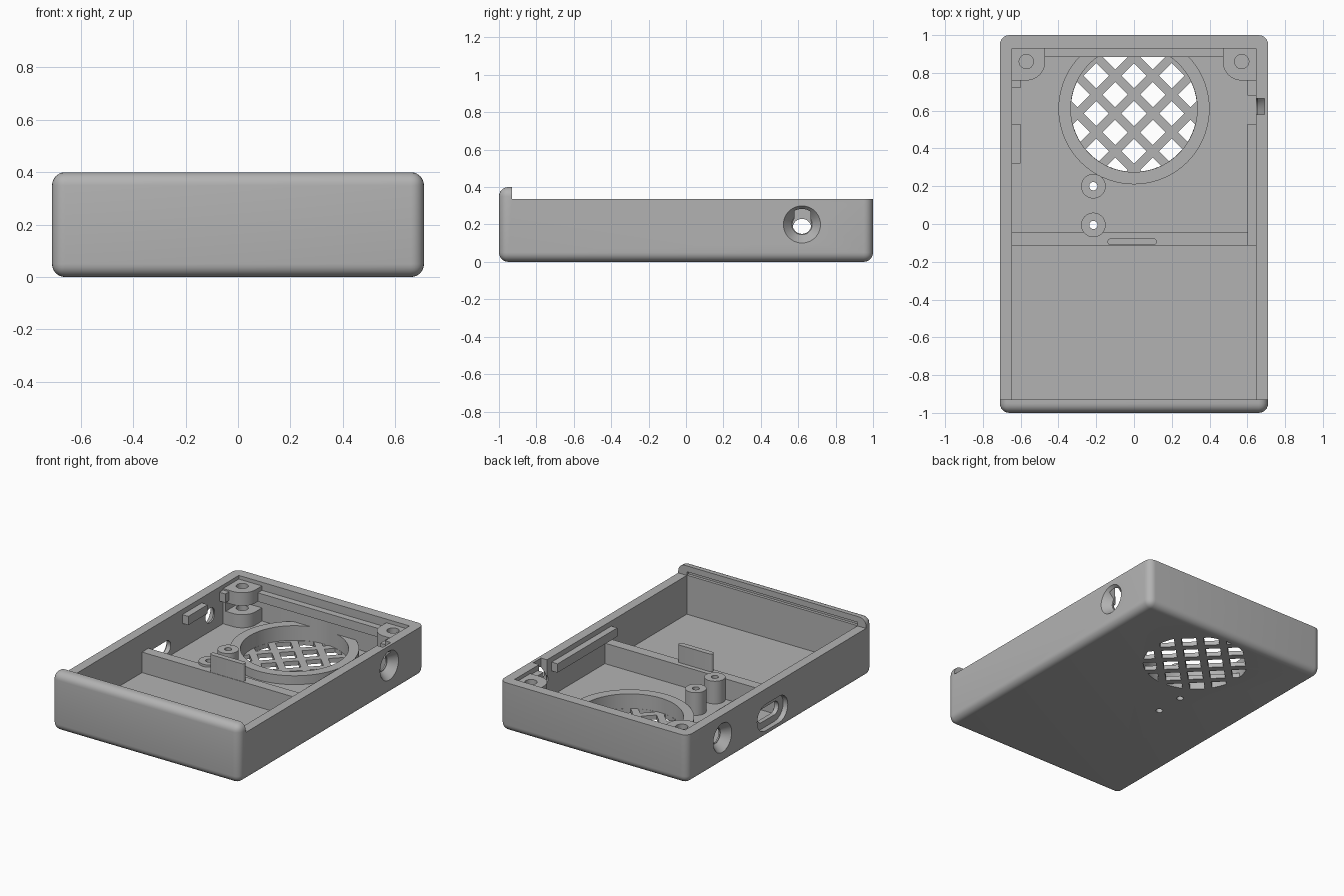
import bpy, bmesh
from math import sin, cos, pi

if "Cube" in bpy.data.objects:
    bpy.data.objects.remove(bpy.data.objects["Cube"], do_unlink=True)

grey = bpy.data.materials.new("matte grey plastic")
grey.use_nodes = True
COLOUR = (0.45, 0.45, 0.45, 1)
grey.diffuse_color = COLOUR
grey.node_tree.nodes["Principled BSDF"].inputs["Base Color"].default_value = COLOUR

HX, HY = 0.71, 1.0            # outer half sizes
IX, IY = 0.645, 0.93          # inner half sizes
FLOOR, RIM, LIP = 0.07, 0.335, 0.40
FAN_Y, FAN_R = 0.61, 0.335


def finish(name, bm):
    bmesh.ops.recalc_face_normals(bm, faces=bm.faces)
    mesh = bpy.data.meshes.new(name)
    bm.to_mesh(mesh)
    bm.free()
    mesh.materials.append(grey)
    ob = bpy.data.objects.new(name, mesh)
    bpy.context.collection.objects.link(ob)
    return ob


def add_prism(bm, pts, a, b, axis="Z", centre=(0, 0), taper=1):
    """Extrude a 2D profile from a to b; taper scales the far end."""
    rings = []
    for w, s in ((a, 1), (b, taper)):
        ring = []
        for u, v in pts:
            u, v = centre[0] + u * s, centre[1] + v * s
            ring.append(bm.verts.new((u, v, w) if axis == "Z" else (w, u, v)))
        rings.append(ring)
    lo, hi = rings
    bm.faces.new(lo)
    bm.faces.new(hi)
    for i in range(len(pts)):
        j = (i + 1) % len(pts)
        bm.faces.new((lo[i], lo[j], hi[j], hi[i]))


def prism(name, pts, a, b, axis="Z", centre=(0, 0), taper=1):
    bm = bmesh.new()
    add_prism(bm, pts, a, b, axis, centre, taper)
    return finish(name, bm)


def box(name, x, y, z):
    return prism(name, [(x[0], y[0]), (x[1], y[0]), (x[1], y[1]), (x[0], y[1])], *z)


def circle(r, n=48):
    return [(r * cos(2 * pi * i / n), r * sin(2 * pi * i / n)) for i in range(n)]


def stadium(half, r, n=12):
    right = [(half - r + r * cos(t), r * sin(t))
             for t in (-pi / 2 + pi * i / n for i in range(n + 1))]
    return right + [(-u, -v) for u, v in right]


def combine(target, other, op="DIFFERENCE", keep=False):
    mod = target.modifiers.new("cut", "BOOLEAN")
    mod.operation, mod.object, mod.solver = op, other, "EXACT"
    bpy.context.view_layer.objects.active = target
    bpy.ops.object.modifier_apply(modifier=mod.name)
    if not keep:
        bpy.data.objects.remove(other, do_unlink=True)


# Rounded tray, hollowed, with a raised lip at the front only
bm = bmesh.new()
bmesh.ops.create_cube(bm, size=1)
for v in bm.verts:
    v.co = (v.co.x * 2 * HX, v.co.y * 2 * HY, (v.co.z + 0.5) * LIP)
bmesh.ops.bevel(bm, geom=bm.edges[:], offset=0.05, segments=6, profile=0.5, affect="EDGES")
tray = finish("tray", bm)
combine(tray, box("rim_cut", (-1, 1), (-IY, 2), (RIM, 1)))
combine(tray, box("cavity", (-IX, IX), (-IY, IY), (FLOOR, 1)))
combine(tray, box("lip_groove", (-IX, IX), (-IY - 0.02, -IY + 0.05), (RIM + 0.002, RIM + 0.025)))

# Speaker or fan opening: round recess with a diagonal lattice below it
combine(tray, prism("recess", circle(FAN_R, 64), 0.03, 0.2, centre=(0, FAN_Y)))
bm = bmesh.new()
STEP, HALF = 0.1, 0.067
for i in range(-5, 6):
    for j in range(-5, 6):
        if (i + j) % 2 == 0:
            add_prism(bm, [(HALF, 0), (0, HALF), (-HALF, 0), (0, -HALF)], -0.1, 0.05,
                      centre=(i * STEP, 0.585 + j * STEP))
lattice = finish("lattice_holes", bm)
combine(lattice, prism("lattice_edge", circle(FAN_R - 0.001, 64), -0.2, 0.2, centre=(0, FAN_Y)),
        "INTERSECT")
combine(tray, lattice)

# Countersunk round holes in both side walls
for side, z in ((1, 0.2), (-1, 0.18)):
    at = (0.62, z)
    combine(tray, prism("countersink", circle(0.1), side * (HX + 0.001), side * (IX + 0.01),
                        "X", at, 0.55))
    combine(tray, prism("bore", circle(0.05), side * 0.6, side * 0.8, "X", at))
combine(tray, box("jack_slot", (0.6, 0.69), (0.58, 0.665), (0.2, 0.5)))

# Recessed long slot in the right-hand wall
combine(tray, prism("slot_recess", stadium(0.165, 0.09), -0.8, -0.675, "X", (0.08, 0.14)))
combine(tray, prism("slot_through", stadium(0.115, 0.045), -0.8, -0.6, "X", (0.08, 0.14)))

parts = [tray]

# Raised ring around the opening, trimmed at the back wall
ring = prism("opening_ring", circle(0.40, 72), FLOOR - 0.01, 0.13, centre=(0, FAN_Y))
combine(ring, prism("ring_hole", circle(FAN_R, 64), 0, 0.2, centre=(0, FAN_Y)))
combine(ring, box("ring_trim", (-1, 1), (IY + 0.01, 2), (0, 1)))
parts.append(ring)

# Two hollow standoffs, drilled through the floor
for label, y in (("back", 0.2), ("front", -0.005)):
    post = prism(label + "_standoff", circle(0.065), FLOOR - 0.01, 0.225, centre=(-0.215, y))
    drill = prism("drill", circle(0.022, 24), -0.1, 0.4, centre=(-0.215, y))
    combine(post, drill, keep=True)
    combine(tray, drill)
    parts.append(post)

# Cross partition with an upright tab
parts.append(box("partition", (-IX - 0.01, IX + 0.01), (-0.115, -0.045), (FLOOR - 0.01, 0.21)))
parts.append(prism("partition_tab", stadium(0.13, 0.018), 0.2, 0.33, centre=(-0.01, -0.094)))

# Corner screw posts: a lower body, a nut gap and an upper bracket
corner = [(0.655, 0.94), (0.655, 0.76), (0.57, 0.76)]
corner += [(0.57 - 0.1 * sin(t), 0.86 - 0.1 * cos(t)) for t in (pi / 24 * i for i in range(1, 13))]
corner.append((0.47, 0.94))
for label, s in (("left", 1), ("right", -1)):
    for level, z in (("lower", (FLOOR - 0.01, 0.16)), ("upper", (0.22, 0.31))):
        post = prism(f"{label}_{level}_screw_post", [(s * x, y) for x, y in corner], *z)
        combine(post, prism("screw_hole", circle(0.038, 32), 0.1, 0.5, centre=(s * 0.57, 0.86)))
        parts.append(post)
    parts.append(box(label + "_post_web", sorted((s * 0.625, s * 0.655)), (0.76, 0.94), (0.15, 0.23)))

# Support rails along the back and side walls
RAIL = (0.24, 0.30)
parts.append(box("back_ledge", (-0.48, 0.48), (0.885, 0.94), (0.22, 0.28)))
parts.append(box("right_rail", (-0.655, -0.6), (0.32, 0.53), RAIL))
parts.append(box("right_short_rail", (-0.655, -0.6), (0.72, 0.77), RAIL))
parts.append(box("left_rail", (0.6, 0.655), (-0.115, 0.53), RAIL))
parts.append(box("left_short_rail", (0.6, 0.655), (0.68, 0.77), RAIL))

for ob in bpy.context.selected_objects:
    ob.select_set(False)
for ob in parts:
    ob.select_set(True)
bpy.context.view_layer.objects.active = tray
bpy.ops.object.shade_smooth_by_angle(angle=pi / 6)
